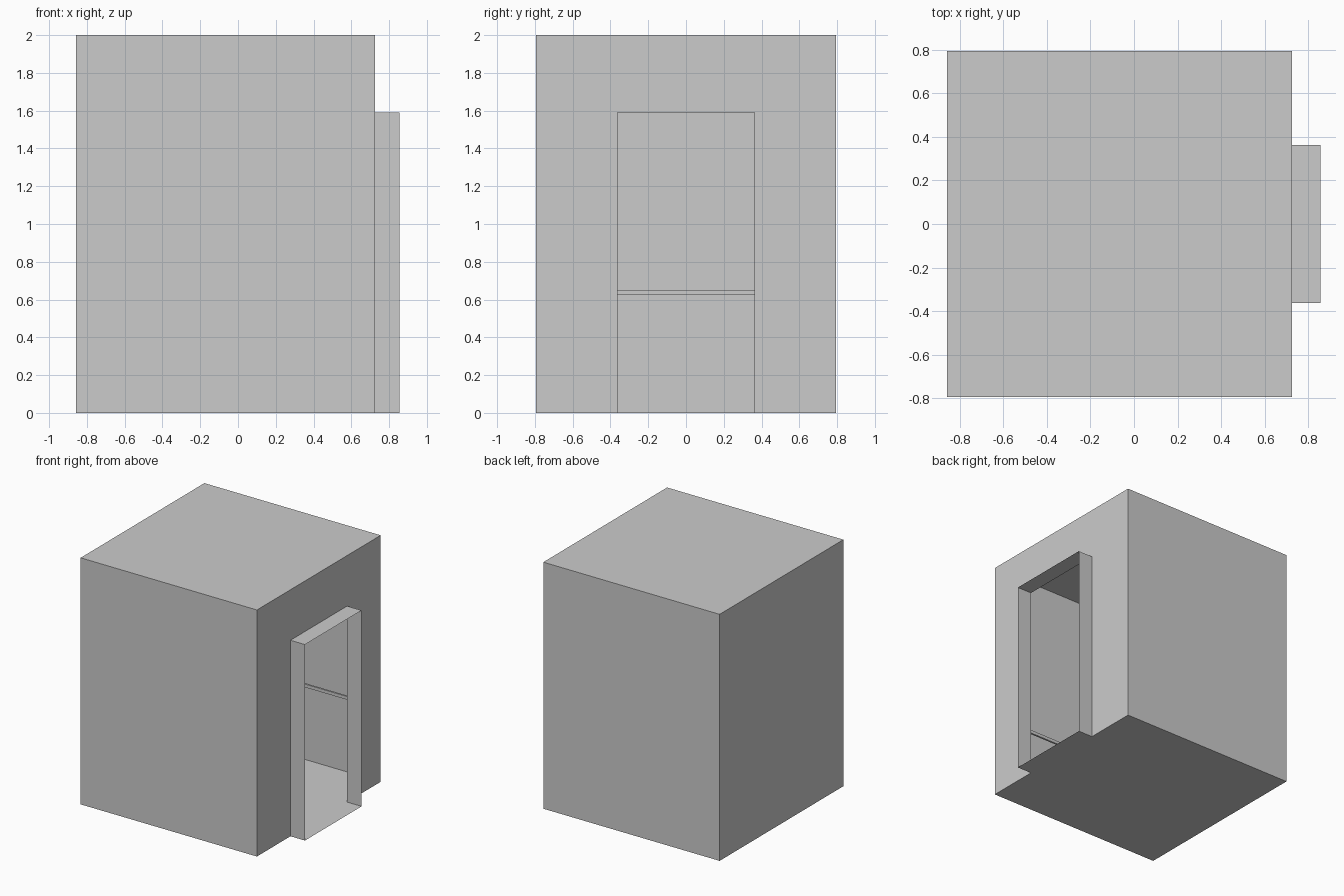
import bpy, bmesh

if "Cube" in bpy.data.objects:
    bpy.data.objects.remove(bpy.data.objects["Cube"])

BACK, FRONT, LIP = -0.857, 0.725, 0.855   # x of back wall, door wall, door surround edge
W, H = 0.793, 2.0                         # half width and height of the cabin
DW, DH = 0.363, 1.59                      # half width and height of the doorway


def make_object(name, bm):
    bmesh.ops.remove_doubles(bm, verts=bm.verts, dist=1e-5)
    bmesh.ops.recalc_face_normals(bm, faces=bm.faces)
    mesh = bpy.data.meshes.new(name)
    bm.to_mesh(mesh)
    bm.free()
    obj = bpy.data.objects.new(name, mesh)
    bpy.context.collection.objects.link(obj)
    return obj


def face(bm, points):
    return bm.faces.new([bm.verts.new(p) for p in points])


# Cabin: thin-walled box with a doorway cut in the right wall
bm = bmesh.new()
face(bm, [(BACK, -W, H), (FRONT, -W, H), (FRONT, W, H), (BACK, W, H)])
face(bm, [(BACK, -W, 0), (BACK, W, 0), (BACK, W, H), (BACK, -W, H)])
for y in (-W, W):
    face(bm, [(BACK, y, 0), (FRONT, y, 0), (FRONT, y, H), (BACK, y, H)])
face(bm, [(FRONT, y, z) for y, z in (
    (-W, 0), (-DW, 0), (-DW, DH), (DW, DH), (DW, 0), (W, 0), (W, H), (-W, H))])

# Floor, running out through the doorway as a threshold
face(bm, [(x, y, 0) for x, y in (
    (BACK, -W), (FRONT, -W), (FRONT, -DW), (LIP, -DW),
    (LIP, DW), (FRONT, DW), (FRONT, W), (BACK, W))])

# Projecting door surround
outline = [(-DW, 0), (-DW, DH), (DW, DH), (DW, 0)]
for (y1, z1), (y2, z2) in zip(outline, outline[1:]):
    face(bm, [(FRONT, y1, z1), (LIP, y1, z1), (LIP, y2, z2), (FRONT, y2, z2)])
make_object("cabin", bm)

# Handrail: slim flat bar running round the three inside walls
D1, D2 = 0.055, 0.07                      # distance of its two faces from the wall
bm = bmesh.new()
bar = face(bm, [(x, y, 0.625) for x, y in (
    (FRONT, -W + D1), (BACK + D1, -W + D1), (BACK + D1, W - D1), (FRONT, W - D1),
    (FRONT, W - D2), (BACK + D2, W - D2), (BACK + D2, -W + D2), (FRONT, -W + D2))])
ext = bmesh.ops.extrude_face_region(bm, geom=[bar], use_keep_orig=True)
bmesh.ops.translate(bm, vec=(0, 0, 0.026),
                    verts=[g for g in ext["geom"] if isinstance(g, bmesh.types.BMVert)])
make_object("handrail", bm)
